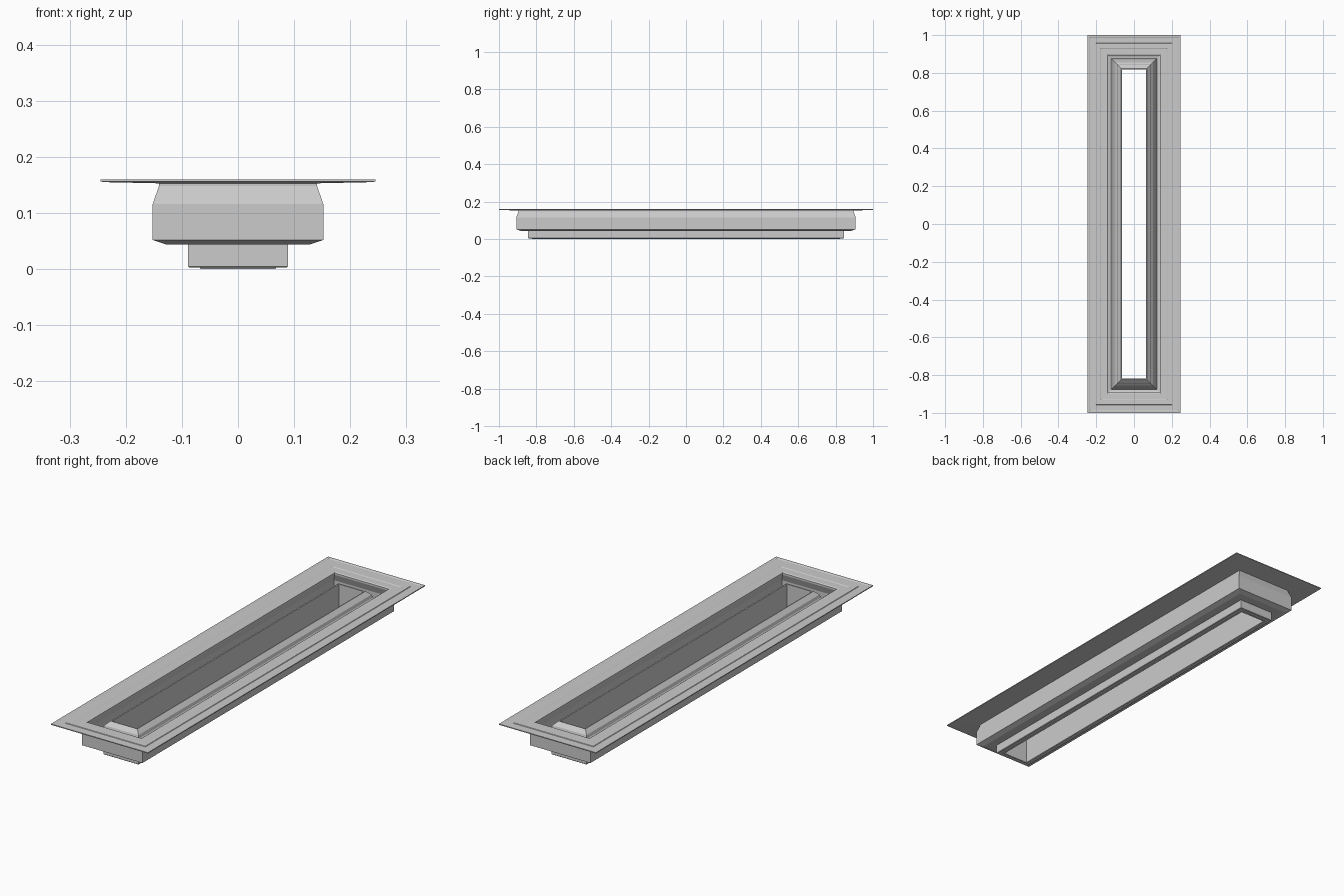
import bpy, bmesh

# Every part is a cross-section swept round a rectangle with mitred corners.
# A section point is (half-width in x, z); the half-length is always 0.755 more.
EXTRA = 0.755


def sweep_frame(name, section):
    bm = bmesh.new()
    rings = []
    for sx, sy in ((-1, -1), (1, -1), (1, 1), (-1, 1)):
        rings.append([bm.verts.new((sx * w, sy * (w + EXTRA), z))
                      for w, z in section])
    n = len(section)
    for i in range(4):
        a, b = rings[i], rings[(i + 1) % 4]
        for j in range(n):
            k = (j + 1) % n
            bm.faces.new((a[j], b[j], b[k], a[k]))
    bmesh.ops.recalc_face_normals(bm, faces=bm.faces[:])
    mesh = bpy.data.meshes.new(name)
    bm.to_mesh(mesh)
    bm.free()
    obj = bpy.data.objects.new(name, mesh)
    bpy.context.collection.objects.link(obj)
    return obj


# Stepped flange: thin flat plate with shallow ridges on top
sweep_frame("flange", [
    (0.245, 0.156), (0.245, 0.160), (0.236, 0.160), (0.233, 0.158),
    (0.202, 0.158), (0.200, 0.160), (0.178, 0.160), (0.175, 0.158),
    (0.142, 0.158), (0.137, 0.155), (0.141, 0.153), (0.233, 0.155)])

# Outer housing: thin shell with a shoulder, chamfer and floor
sweep_frame("housing", [
    (0.141, 0.155), (0.141, 0.148), (0.152, 0.116), (0.152, 0.052),
    (0.128, 0.044), (0.088, 0.044), (0.088, 0.048), (0.127, 0.048),
    (0.149, 0.055), (0.149, 0.115), (0.137, 0.147), (0.137, 0.155)])

# Inner core: straight throat, outward sloping top, lower collar
sweep_frame("core", [
    (0.063, 0.002), (0.063, 0.152), (0.068, 0.153), (0.086, 0.136),
    (0.090, 0.122), (0.100, 0.112), (0.112, 0.086), (0.122, 0.048),
    (0.089, 0.046), (0.089, 0.005), (0.087, 0.003), (0.068, 0.003),
    (0.067, 0.0)])
